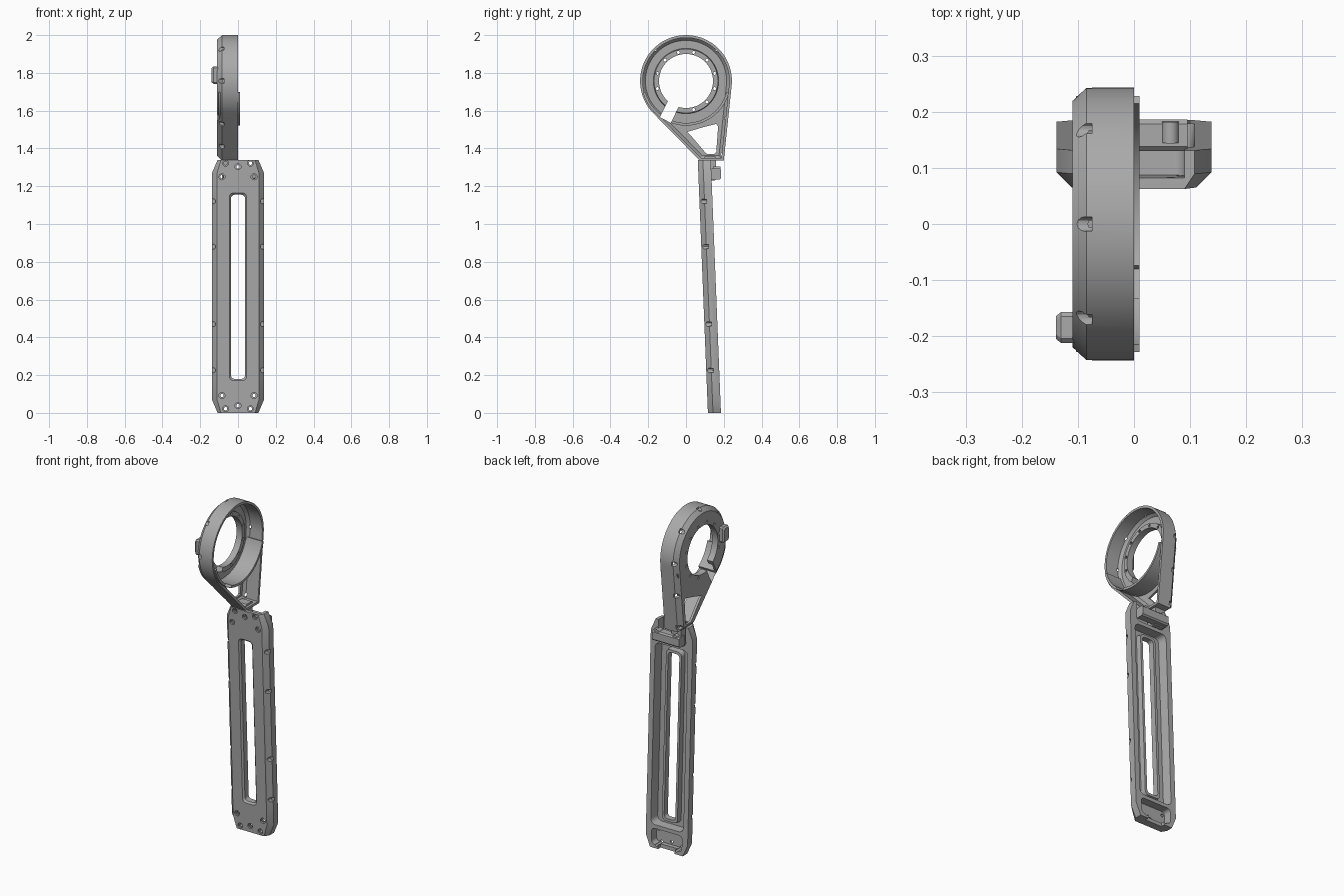
import bpy, bmesh
from math import radians, cos, sin
from mathutils import Vector

if "Cube" in bpy.data.objects:
    bpy.data.objects.remove(bpy.data.objects["Cube"])

grey = bpy.data.materials.new("machined_grey")
grey.use_nodes = True
grey.diffuse_color = (0.4, 0.4, 0.4, 1)
grey.node_tree.nodes["Principled BSDF"].inputs["Base Color"].default_value = (0.4, 0.4, 0.4, 1)

RING_Z, RING_R, FOOT_Z = 1.757, 0.243, 1.335
LEG_TOP = 1.34


# Placement of a section: depth along x for the ring, along leaning y for the leg
def ring_place(d, u, v):
    return Vector((d, u, v))


def leg_place(d, u, v):
    return Vector((u, d + 0.116 - 0.04 * v, v))


def arc(cu, cv, r, a0, a1, n):
    angles = [radians(a0 + (a1 - a0) * i / n) for i in range(n + 1)]
    return [(cu + r * cos(a), cv + r * sin(a)) for a in angles]


def circle(cu, cv, r, n=16):
    return arc(cu, cv, r, 0, 360, n)[:-1]


def rrect(hw, v0, v1, r=0.02):
    return (arc(hw - r, v0 + r, r, -90, 0, 5) + arc(hw - r, v1 - r, r, 0, 90, 5)
            + arc(r - hw, v1 - r, r, 90, 180, 5) + arc(r - hw, v0 + r, r, 180, 270, 5))


def box(u0, u1, v0, v1, c=0.008):
    return [(u0 + c, v0), (u1 - c, v0), (u1, v0 + c), (u1, v1 - c),
            (u1 - c, v1), (u0 + c, v1), (u0, v1 - c), (u0, v0 + c)]


def loft(name, sections, place):
    """Closed solid through (depth, outline) sections, capped at both ends."""
    bm = bmesh.new()
    rings = [[bm.verts.new(place(d, u, v)) for u, v in pts] for d, pts in sections]
    n = len(rings[0])
    for a, b in zip(rings, rings[1:]):
        for i in range(n):
            j = (i + 1) % n
            bm.faces.new((a[i], a[j], b[j], b[i]))
    bm.faces.new(rings[0])
    bm.faces.new(rings[-1])
    bmesh.ops.recalc_face_normals(bm, faces=bm.faces)
    mesh = bpy.data.meshes.new(name)
    bm.to_mesh(mesh)
    bm.free()
    obj = bpy.data.objects.new(name, mesh)
    mesh.materials.append(grey)
    bpy.context.collection.objects.link(obj)
    return obj


def combine(target, sections, place, op="DIFFERENCE"):
    tool = loft("tool", sections, place)
    tool.hide_render = True
    mod = target.modifiers.new("combine", "BOOLEAN")
    mod.operation, mod.object, mod.solver = op, tool, "EXACT"
    bpy.context.view_layer.objects.active = target
    bpy.ops.object.modifier_apply(modifier=mod.name)
    bpy.data.objects.remove(tool)


def teardrop(d):
    """Ring outline running tangentially into the narrow foot, inset by d."""
    r, lo, hi, z = RING_R - d, radians(-6), radians(224.5), FOOT_Z + d
    foot = [((r - sin(a) * (z - RING_Z)) / cos(a), z) for a in (hi, lo)]
    return arc(0, RING_Z, r, -6, 224.5, 56) + foot


# Ring housing: open cup with a chamfered closed side
housing = loft("ring_housing", [
    (-0.096, teardrop(0.028)), (-0.08, teardrop(0.014)), (0, teardrop(0.014)),
    (0, teardrop(0)), (-0.085, teardrop(0)), (-0.11, teardrop(0.024))], ring_place)

# Raised collar round the bore and curved wall between the ring and the arm
combine(housing, [(-0.103, circle(0, RING_Z, 0.174, 64)),
                  (-0.072, circle(0, RING_Z, 0.170, 64))], ring_place, "UNION")
wall = arc(0, RING_Z, 0.236, 195, 345, 36) + arc(0, RING_Z, 0.222, 345, 195, 36)
combine(housing, [(-0.103, wall), (0.01, wall)], ring_place, "UNION")

# Bore, arm window and slit
bore = circle(0, RING_Z, 0.143, 64)
window = [(0.005, 1.487), (0.02, 1.475), (0.105, 1.375), (0.115, 1.37), (0.15, 1.37),
          (0.16, 1.38), (0.17, 1.515), (0.16, 1.53), (0.09, 1.512)]
slit = [(-0.138, 1.566), (-0.08, 1.535), (-0.035, 1.63), (-0.09, 1.662)]
for cut in (bore, window, slit):
    combine(housing, [(-0.2, cut), (0.1, cut)], ring_place)

# Bolt holes round the bore
for i in range(12):
    a = radians(15 + 30 * i)
    if i not in (7, 8):
        hole = circle(0.157 * cos(a), RING_Z + 0.157 * sin(a), 0.008, 10)
        combine(housing, [(-0.2, hole), (0.1, hole)], ring_place)

# Notches along the chamfered rim
for y, z in [(0, 1.997), (0.168, 1.927), (-0.168, 1.927), (0.239, RING_Z),
             (-0.239, RING_Z), (0.218, 1.56), (0.196, 1.365), (0.002, 1.41), (-0.115, 1.53)]:
    notch = circle(y, z, 0.013, 12)
    combine(housing, [(-0.13, notch), (-0.075, notch)], ring_place)

# Latch block on the closed side
loft("latch_block", [(-0.105, box(-0.212, -0.157, 1.742, 1.835)),
                     (-0.13, box(-0.212, -0.157, 1.742, 1.835)),
                     (-0.139, box(-0.205, -0.164, 1.75, 1.827))], ring_place)


def leg_outline(d):
    w, c, h = 0.138 - d, 0.03 - d / 3, 0.07
    half = [(w - c, 0), (w, h), (w, LEG_TOP - h), (w - c, LEG_TOP)]
    return half + [(-x, z) for x, z in reversed(half)]


# Leg: leaning plate with chamfered sides
leg = loft("leg_frame", [(0, leg_outline(0.027)), (0.027, leg_outline(0)),
                         (0.069, leg_outline(0))], leg_place)

# Hollow back, with a standing rim round the long slot
combine(leg, [(0.015, rrect(0.1, 0.14, 1.2, 0.03)),
              (0.1, rrect(0.112, 0.135, 1.205, 0.03))], leg_place)
combine(leg, [(0.008, rrect(0.055, 0.16, 1.175, 0.025)),
              (0.045, rrect(0.051, 0.165, 1.17, 0.025))], leg_place, "UNION")
combine(leg, [(-0.01, rrect(0.055, 0.162, 1.173, 0.025)),
              (0.01, rrect(0.037, 0.18, 1.155)),
              (0.1, rrect(0.037, 0.18, 1.155))], leg_place)

# End pockets: the top one is open, the bottom one has a gap in its end wall
for depth, pocket in [(0.02, rrect(0.09, 1.225, 1.4)), (0.02, rrect(0.1, 0.022, 0.115)),
                      (0.045, rrect(0.055, -0.05, 0.06))]:
    combine(leg, [(depth, pocket), (0.1, pocket)], leg_place)

# Counterbored bolt holes at both ends
for x, z in [(0.085, 1.25), (0.066, 1.322), (0, 1.303),
             (0.085, 0.092), (0.066, 0.022), (0, 0.038)]:
    for s in ((1, -1) if x else (1,)):
        big, small = circle(s * x, z, 0.016), circle(s * x, z, 0.009)
        combine(leg, [(-0.02, big), (0.01, big), (0.01, small), (0.1, small)], leg_place)

# Side notches
for z in (0.225, 0.47, 0.88, 1.12):
    for s in (1, -1):
        notch = circle(s * 0.131, z, 0.013, 12)
        combine(leg, [(-0.02, notch), (0.038, notch)], leg_place)

# Bracket tying the arm foot to the leg
loft("bracket_bar", [(-0.085, box(0.13, 0.186, 1.235, 1.295)),
                     (0.095, box(0.13, 0.186, 1.235, 1.295))], ring_place)
loft("bracket_post", [(-0.08, box(0.095, 0.16, 1.23, 1.36)),
                      (-0.015, box(0.095, 0.16, 1.23, 1.36))], ring_place)
for x in (-0.055, 0.065):
    loft("bracket_bolt", [(0.08, circle(x, 1.29, 0.015)),
                          (0.118, circle(x, 1.29, 0.015))], leg_place)

# Smooth shading on curves, crisp machined edges
bpy.ops.object.select_all(action="DESELECT")
for obj in bpy.context.collection.objects:
    if obj.type == "MESH":
        obj.select_set(True)
        bpy.context.view_layer.objects.active = obj
bpy.ops.object.shade_smooth_by_angle(angle=radians(30))
